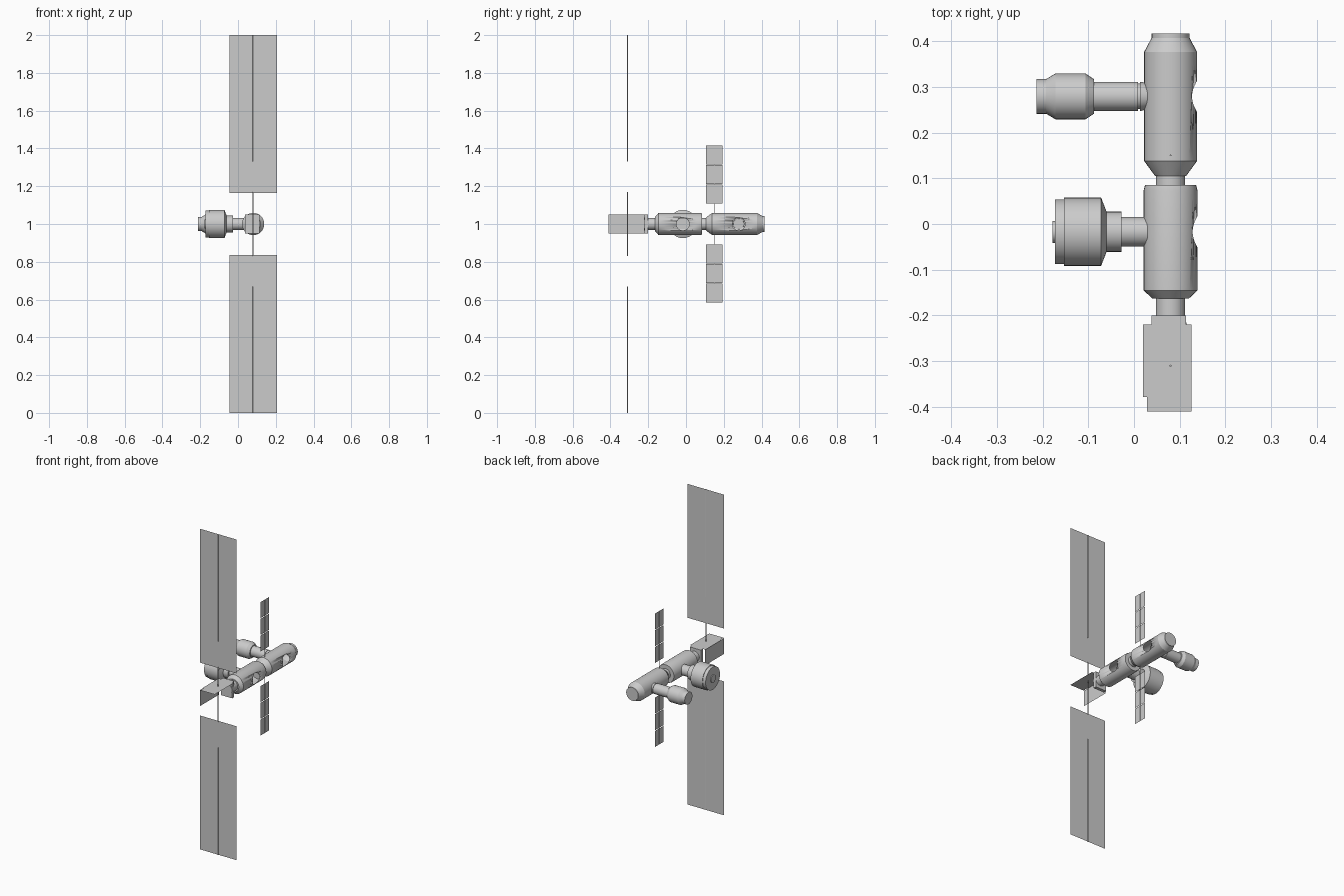
import bpy, bmesh, math
from mathutils import Matrix, Vector

old = bpy.data.objects.get("Cube")
if old:
    bpy.data.objects.remove(old, do_unlink=True)

grey = bpy.data.materials.new("hull_grey")
grey.use_nodes = True
COLOUR = (0.6, 0.6, 0.6, 1)
grey.diffuse_color = COLOUR
grey.node_tree.nodes["Principled BSDF"].inputs["Base Color"].default_value = COLOUR

AXIS_X, AXIS_Z = 0.08, 1.0
SIDES = 32


def add_object(name, bm):
    mesh = bpy.data.meshes.new(name)
    bm.to_mesh(mesh)
    bm.free()
    obj = bpy.data.objects.new(name, mesh)
    mesh.materials.append(grey)
    bpy.context.collection.objects.link(obj)
    return obj


def smooth(obj):
    bpy.ops.object.select_all(action='DESELECT')
    obj.select_set(True)
    bpy.context.view_layer.objects.active = obj
    bpy.ops.object.shade_smooth_by_angle(angle=math.radians(25))


def turned(name, axis, centre, profile, sides=SIDES):
    """Closed turned body; profile is (position along axis, radius)."""
    bm = bmesh.new()
    side, up = {'X': ((0, 1, 0), (0, 0, 1)),
                'Y': ((0, 0, 1), (1, 0, 0)),
                'Z': ((1, 0, 0), (0, 1, 0))}[axis]
    side, up = Vector(side), Vector(up)
    along = side.cross(up)
    rings = []
    for pos, radius in profile:
        ring = []
        for i in range(sides):
            a = math.tau * i / sides
            ring.append(bm.verts.new(Vector(centre) + along * pos
                                     + radius * (side * math.cos(a) + up * math.sin(a))))
        rings.append(ring)
    for a, b in zip(rings, rings[1:]):
        for i in range(sides):
            j = (i + 1) % sides
            bm.faces.new((a[i], a[j], b[j], b[i]))
    bm.faces.new(rings[0])
    bm.faces.new(rings[-1])
    bmesh.ops.recalc_face_normals(bm, faces=bm.faces)
    obj = add_object(name, bm)
    smooth(obj)
    return obj


def sheet(name, points):
    """Single flat sheet."""
    bm = bmesh.new()
    bm.faces.new([bm.verts.new(p) for p in points])
    return add_object(name, bm)


def block(name, low, high):
    bm = bmesh.new()
    low, high = Vector(low), Vector(high)
    bmesh.ops.create_cube(bm, size=1, matrix=Matrix.Translation((low + high) / 2)
                          @ Matrix.Diagonal((*(high - low), 1)))
    return add_object(name, bm)


def open_port(body, y):
    """Hollow the hull and cut a round docking opening in its left side."""
    shell = body.modifiers.new("hull_wall", 'SOLIDIFY')
    shell.thickness = 0.002
    shell.offset = -1
    cutter = turned("port_cutter", 'X', (AXIS_X, y, AXIS_Z), [(0.025, 0.034), (0.1, 0.034)])
    cutter.hide_render = True
    cutter.hide_viewport = True
    cut = body.modifiers.new("port", 'BOOLEAN')
    cut.operation = 'DIFFERENCE'
    cut.solver = 'EXACT'
    cut.object = cutter


spine = (AXIS_X, 0, AXIS_Z)
REAR_PORT, FRONT_PORT = 0.279, -0.017

# Main hull modules along the spine
rear = turned("rear_module", 'Y', spine, [
    (0.105, 0.034), (0.138, 0.058), (0.376, 0.058), (0.407, 0.0415), (0.416, 0.0415)])
open_port(rear, REAR_PORT)
front = turned("front_module", 'Y', spine, [
    (-0.163, 0.04), (-0.145, 0.059), (0.073, 0.059), (0.085, 0.056)])
open_port(front, FRONT_PORT)
turned("middle_neck", 'Y', spine, [(0.08, 0.032), (0.11, 0.032)])
turned("front_neck", 'Y', spine, [(-0.205, 0.032), (-0.16, 0.032)])

# Right-hand docked modules
turned("slim_docked_module", 'X', (0, REAR_PORT, AXIS_Z), [
    (-0.213, 0.038), (-0.192, 0.038), (-0.172, 0.05), (-0.106, 0.05),
    (-0.088, 0.038), (-0.088, 0.032), (0.009, 0.032)])
turned("slim_docking_collar", 'X', (0, REAR_PORT, AXIS_Z), [
    (0.009, 0.028), (0.013, 0.028), (0.013, 0.032), (0.032, 0.028)])
turned("large_docked_module", 'X', (0, FRONT_PORT, AXIS_Z), [
    (-0.173, 0.071), (-0.153, 0.071), (-0.153, 0.075), (-0.072, 0.075),
    (-0.06, 0.044), (-0.027, 0.044), (-0.027, 0.0325), (0.03, 0.0325)])
turned("large_module_hatch", 'X', (0, FRONT_PORT, AXIS_Z), [
    (-0.178, 0.024), (-0.17, 0.024)])

# Open equipment bay at the front
TOP, BOTTOM = 1.05, 0.95
outline = [(0.028, -0.41), (0.126, -0.41), (0.126, -0.22), (0.114, -0.22), (0.114, -0.2),
           (0.038, -0.2), (0.038, -0.22), (0.02, -0.22), (0.02, -0.378), (0.028, -0.378)]
sheet("bay_top", [(x, y, TOP) for x, y in outline])
sheet("bay_side", [(0.024, -0.41, BOTTOM), (0.024, -0.22, BOTTOM),
                   (0.024, -0.22, TOP), (0.024, -0.41, TOP)])
block("bay_bulkhead", (0.038, -0.22, BOTTOM), (0.114, -0.2, TOP))
turned("bay_hatch", 'Y', spine, [(-0.223, 0.035), (-0.215, 0.035)])

# Solar wings and radiators, mirrored above and below the spine
WING_Y, RADIATOR_Y = -0.31, 0.15
for sign, place in ((1, "upper"), (-1, "lower")):
    def height(h):
        return AXIS_Z + sign * h

    sheet(place + "_solar_wing", [
        (-0.046, WING_Y, height(0.165)), (0.207, WING_Y, height(0.165)),
        (0.207, WING_Y, height(1)), (-0.046, WING_Y, height(1))])
    turned(place + "_wing_spar", 'Z', (AXIS_X, WING_Y, 0),
           [(height(0.33), 0.0025), (height(1), 0.0025)], 8)
    for k in range(3):
        low = 0.108 + k * 0.104
        high = low + 0.1
        sheet(f"{place}_radiator_{k + 1}", [
            (AXIS_X, 0.106, height(low)), (AXIS_X, 0.193, height(low)),
            (AXIS_X, 0.193, height(high)), (AXIS_X, 0.106, height(high))])
    turned(place + "_radiator_spar", 'Z', (AXIS_X, RADIATOR_Y, 0),
           [(height(0.04), 0.002), (height(0.415), 0.002)], 8)
turned("wing_mast", 'Z', (AXIS_X, WING_Y, AXIS_Z), [(-0.17, 0.0025), (0.17, 0.0025)], 8)
